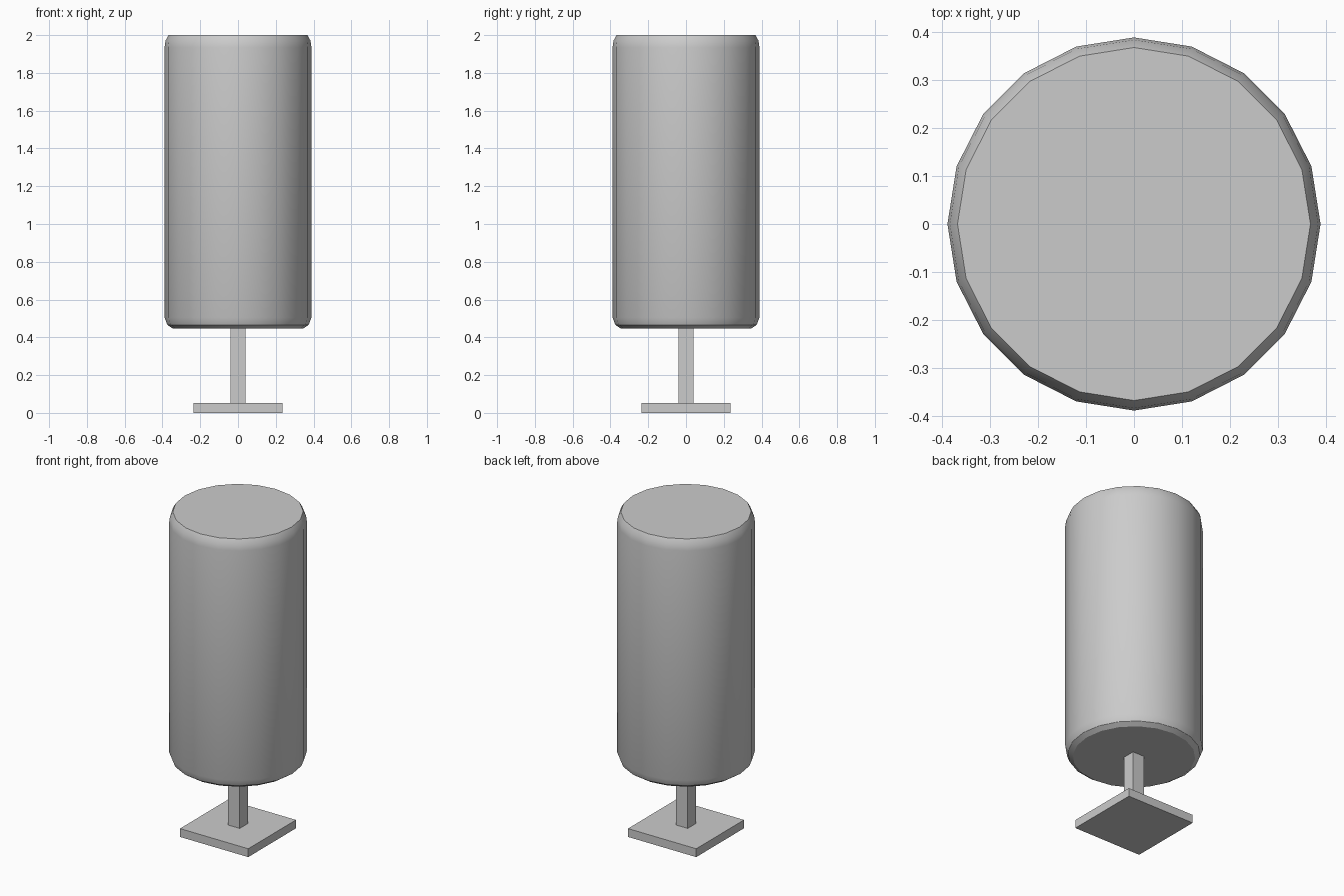
import bpy, bmesh, math

if "Cube" in bpy.data.objects:
    bpy.data.objects.remove(bpy.data.objects["Cube"])

SIDES = 20


def shade(ob, angle):
    bpy.ops.object.select_all(action='DESELECT')
    ob.select_set(True)
    bpy.context.view_layer.objects.active = ob
    bpy.ops.object.shade_smooth_by_angle(angle=math.radians(angle))


def lathe(name, profile):
    """Closed solid of revolution from (radius, z) points, bottom to top."""
    bm = bmesh.new()
    rings = [[bm.verts.new((r * math.cos(2 * math.pi * i / SIDES),
                            r * math.sin(2 * math.pi * i / SIDES), z))
              for i in range(SIDES)] for r, z in profile]
    for a, b in zip(rings, rings[1:]):
        for i in range(SIDES):
            j = (i + 1) % SIDES
            bm.faces.new((a[i], a[j], b[j], b[i]))
    bm.faces.new(rings[0][::-1])
    bm.faces.new(rings[-1])
    me = bpy.data.meshes.new(name)
    bm.to_mesh(me)
    bm.free()
    ob = bpy.data.objects.new(name, me)
    bpy.context.collection.objects.link(ob)
    return ob


def box(name, half, z0, z1):
    bpy.ops.mesh.primitive_cube_add(size=1, location=(0, 0, (z0 + z1) / 2))
    ob = bpy.context.object
    ob.name = name
    ob.scale = (2 * half, 2 * half, z1 - z0)
    bpy.ops.object.transform_apply(location=False, rotation=False, scale=True)
    return ob


# Large padded cylinder with rounded rims and flat ends
body = lathe("cylinder_body", [(0.346, 0.447), (0.374, 0.466), (0.389, 0.505),
                               (0.389, 1.935), (0.384, 1.97), (0.368, 2.0)])
shade(body, 30)

# Square post and base plate
box("post", 0.04, 0.05, 0.447)
box("base_plate", 0.235, 0.0, 0.052)
